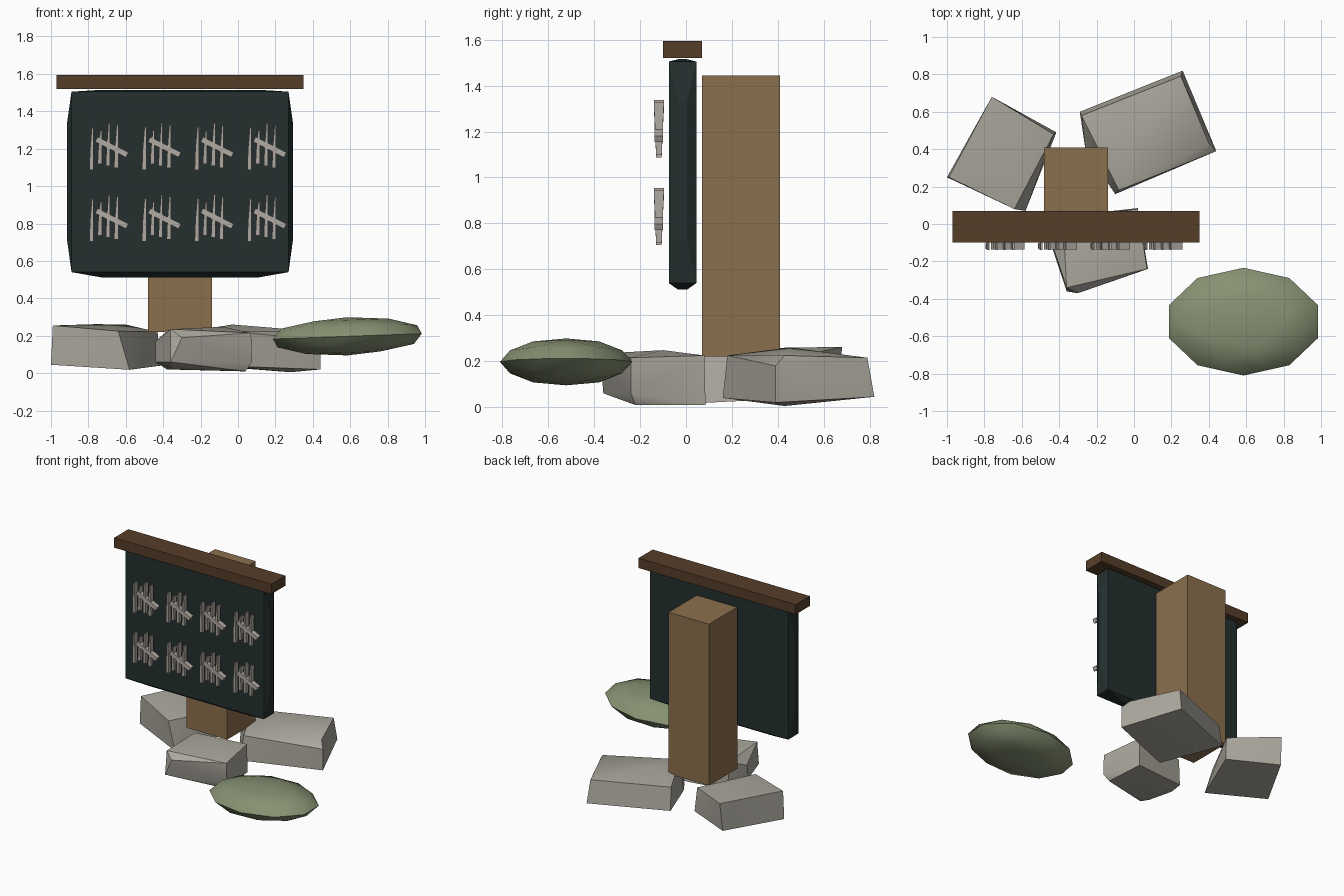
import bpy
import bmesh
import math
from mathutils import Vector

cube = bpy.data.objects.get("Cube")
if cube:
    bpy.data.objects.remove(cube, do_unlink=True)


def material(name, r, g, b):
    mat = bpy.data.materials.new(name)
    mat.use_nodes = True
    mat.diffuse_color = (r, g, b, 1)
    mat.node_tree.nodes["Principled BSDF"].inputs["Base Color"].default_value = (r, g, b, 1)
    return mat


post_wood = material("light_wood", .26, .16, .076)
beam_wood = material("dark_wood", .093, .048, .022)
slate = material("dark_slate", .018, .028, .028)
stone = material("grey_stone", .41, .39, .34)
chalk = material("pale_grey", .45, .41, .37)
leaf = material("moss_green", .24, .285, .17)


def finish(name, bm, mat, angle=None):
    bmesh.ops.recalc_face_normals(bm, faces=bm.faces[:])
    mesh = bpy.data.meshes.new(name)
    bm.to_mesh(mesh)
    bm.free()
    mesh.materials.append(mat)
    obj = bpy.data.objects.new(name, mesh)
    bpy.context.collection.objects.link(obj)
    if angle:
        bpy.ops.object.select_all(action='DESELECT')
        obj.select_set(True)
        bpy.context.view_layer.objects.active = obj
        bpy.ops.object.shade_smooth_by_angle(angle=math.radians(angle))
    return obj


def add_hull(bm, points):
    """Wrap a convex skin round the points."""
    verts = [bm.verts.new(p) for p in points]
    result = bmesh.ops.convex_hull(bm, input=verts)
    loose = {v for v in result["geom_interior"] + result["geom_unused"]
             if isinstance(v, bmesh.types.BMVert)}
    bmesh.ops.delete(bm, geom=list(loose), context='VERTS')


def hull(name, points, mat, angle=None):
    bm = bmesh.new()
    add_hull(bm, points)
    bmesh.ops.dissolve_limit(bm, angle_limit=math.radians(1),
                             verts=bm.verts[:], edges=bm.edges[:])
    return finish(name, bm, mat, angle)


def grid(xs, ys, zs):
    return [(x, y, z) for x in xs for y in ys for z in zs]


# Post and top beam
hull("post", grid((-.48, -.14), (.07, .41), (.22, 1.445)), post_wood)
hull("top_beam", grid((-.97, .35), (-.1, .07), (1.52, 1.595)), beam_wood)

# Board with flat faces and a bulging rim
rim = (-.035, .005)
hull("board",
     grid((-.89, .27), (-.075, .045), (.54, 1.505))
     + grid((-.915, .295), rim, (.72, 1.33))
     + grid((-.73, .11), rim, (.512, 1.515)), slate)

# Stones round the foot
hull("left_stone", [
    (-.76, .68, .262), (-.99, .25, .255), (-.64, .08, .225), (-.43, .48, .22),
    (-.77, .66, .05), (-1, .25, .045), (-.58, .07, .018), (-.415, .49, .04),
    (-.6, .5, .26)], stone, 35)
hull("right_stone", [
    (-.28, .58, .22), (.25, .79, .215), (.4, .43, .225), (-.08, .18, .225),
    (-.29, .6, .05), (.26, .82, .045), (.44, .39, .02), (-.1, .16, .04),
    (-.26, .4, .12), (.28, .43, .005), (.44, .39, .18), (-.03, .45, .26)], stone, 35)
hull("front_stone", [
    (-.36, -.34, .235), (.07, -.24, .215), (.02, .08, .225), (-.38, .03, .225),
    (-.36, -.36, .06), (-.3, -.37, .19), (.075, -.24, .06), (.04, -.22, .01),
    (.02, .085, .01), (-.35, -.25, .02), (-.44, -.12, .06), (-.44, -.1, .17),
    (-.38, .04, .02), (-.08, -.1, .248)], stone, 35)

# Low bush, slightly tilted
bm = bmesh.new()
bmesh.ops.create_icosphere(bm, subdivisions=2, radius=1)
for v in bm.verts:
    v.co = Vector((.585 + .418 * v.co.x, -.522 + .288 * v.co.y,
                   .197 + .102 * v.co.z + .015 * v.co.x))
finish("bush", bm, leaf, 40)


# Sticks hung in front of the board: four upright, one slanted per bundle
def add_bundle(bm, x0, z0):
    for i, (low, high) in enumerate(((0, .23), (.03, .21), (.02, .25), (.01, .24))):
        x = x0 + .015 + i * .044
        lower = grid((x - .013, x + .01), (-.13, -.106), (z0 + low,))
        middle = grid((x - .009, x + .01), (-.134, -.102), (z0 + .11,))
        upper = grid((x + .001, x + .01), (-.14, -.096), (z0 + high,))
        add_hull(bm, lower + middle + upper)
    start, end = Vector((x0 + .04, 0, z0 + .163)), Vector((x0 + .205, 0, z0 + .08))
    side = (end - start).cross(Vector((0, 1, 0))).normalized() * .015
    add_hull(bm, [p + s * side + Vector((0, y, 0))
                  for p in (start, end) for s in (-1, 1) for y in (-.137, -.1)])


for row, z0 in (("lower", .705), ("upper", 1.087)):
    for column in range(4):
        bm = bmesh.new()
        add_bundle(bm, -.797 + column * .2815, z0)
        finish(f"{row}_stick_bundle_{column + 1}", bm, chalk)
